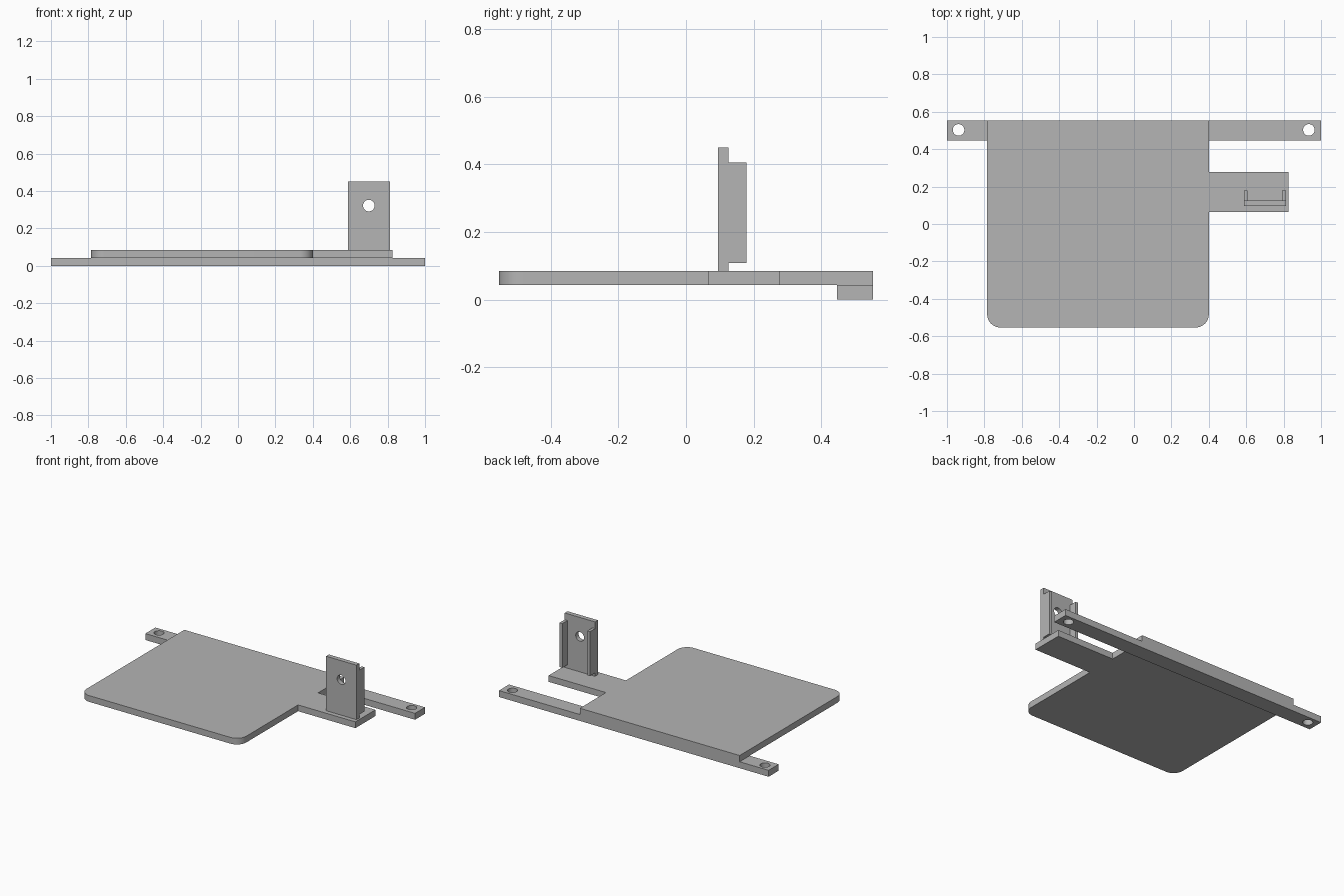
import bpy, bmesh, math
from mathutils import Matrix

cube = bpy.data.objects.get("Cube")
if cube:
    bpy.data.objects.remove(cube, do_unlink=True)

# Single grey plastic
GREY = (0.46, 0.46, 0.46, 1)
grey = bpy.data.materials.new("plain grey")
grey.use_nodes = True
grey.diffuse_color = GREY
grey.node_tree.nodes["Principled BSDF"].inputs["Base Color"].default_value = GREY


def finish(name, bm):
    """Turn a bmesh into a grey object."""
    bmesh.ops.recalc_face_normals(bm, faces=bm.faces)
    mesh = bpy.data.meshes.new(name)
    bm.to_mesh(mesh)
    bm.free()
    obj = bpy.data.objects.new(name, mesh)
    bpy.context.collection.objects.link(obj)
    mesh.materials.append(grey)
    return obj


def prism(name, outline, z0, z1):
    """Extrude a flat outline from z0 to z1."""
    bm = bmesh.new()
    face = bm.faces.new([bm.verts.new((x, y, z0)) for x, y in outline])
    new = bmesh.ops.extrude_face_region(bm, geom=[face])["geom"]
    verts = [v for v in new if isinstance(v, bmesh.types.BMVert)]
    bmesh.ops.translate(bm, verts=verts, vec=(0, 0, z1 - z0))
    return finish(name, bm)


def box(name, x0, x1, y0, y1, z0, z1):
    return prism(name, [(x0, y0), (x1, y0), (x1, y1), (x0, y1)], z0, z1)


def drill(obj, centre, radius, axis):
    """Cut a round hole through obj along the given axis."""
    turn = Matrix.Rotation(math.radians(90), 4, "X") if axis == "Y" else Matrix()
    bm = bmesh.new()
    bmesh.ops.create_cone(bm, cap_ends=True, segments=40, radius1=radius, radius2=radius,
                          depth=0.2, matrix=Matrix.Translation(centre) @ turn)
    cutter = finish("hole_cutter", bm)
    cutter.hide_render = True
    mod = obj.modifiers.new("hole", "BOOLEAN")
    mod.object, mod.operation, mod.solver = cutter, "DIFFERENCE", "EXACT"
    bpy.context.view_layer.objects.active = obj
    bpy.ops.object.modifier_apply(modifier=mod.name)
    bpy.data.objects.remove(cutter, do_unlink=True)


def arc(cx, cy, r, start):
    """Quarter circle running counter-clockwise from the start angle."""
    angles = [math.radians(start + 90 * i / 12) for i in range(13)]
    return [(cx + r * math.cos(a), cy + r * math.sin(a)) for a in angles]


LEFT, RIGHT, BACK = -0.785, 0.4, 0.553
BAR_TOP, PLATE_TOP = 0.043, 0.085
R = 0.07

# Main plate with rounded front corners and a side arm
outline = (arc(LEFT + R, -BACK + R, R, 180) + arc(RIGHT - R, -BACK + R, R, 270)
           + [(RIGHT, 0.065), (0.825, 0.065), (0.825, 0.277), (RIGHT, 0.277),
              (RIGHT, BACK), (LEFT, BACK)])
plate = prism("plate_with_arm", outline, BAR_TOP, PLATE_TOP)

# Mounting bar under the back edge, with a screw hole at each end
bar = box("mounting_bar", -1, 1, 0.447, BACK, 0, BAR_TOP)
for x in (-0.938, 0.935):
    drill(bar, (x, 0.503, BAR_TOP / 2), 0.031, "Z")

# Upright bracket on the arm, with a hole and two rear flanges
X0, X1, WALL = 0.587, 0.812, 0.02
upright = box("bracket_panel", X0, X1, 0.095, 0.125, PLATE_TOP, 0.45)
drill(upright, ((X0 + X1) / 2, 0.11, 0.322), 0.031, "Y")
for side, x in (("right", X0), ("left", X1 - WALL)):
    box("bracket_flange_" + side, x, x + WALL, 0.125, 0.179, 0.108, 0.405)

# Smooth the round corners and holes, keep the edges sharp
for obj in (plate, bar, upright):
    bpy.ops.object.select_all(action="DESELECT")
    obj.select_set(True)
    bpy.context.view_layer.objects.active = obj
    bpy.ops.object.shade_smooth_by_angle(angle=math.radians(30))
